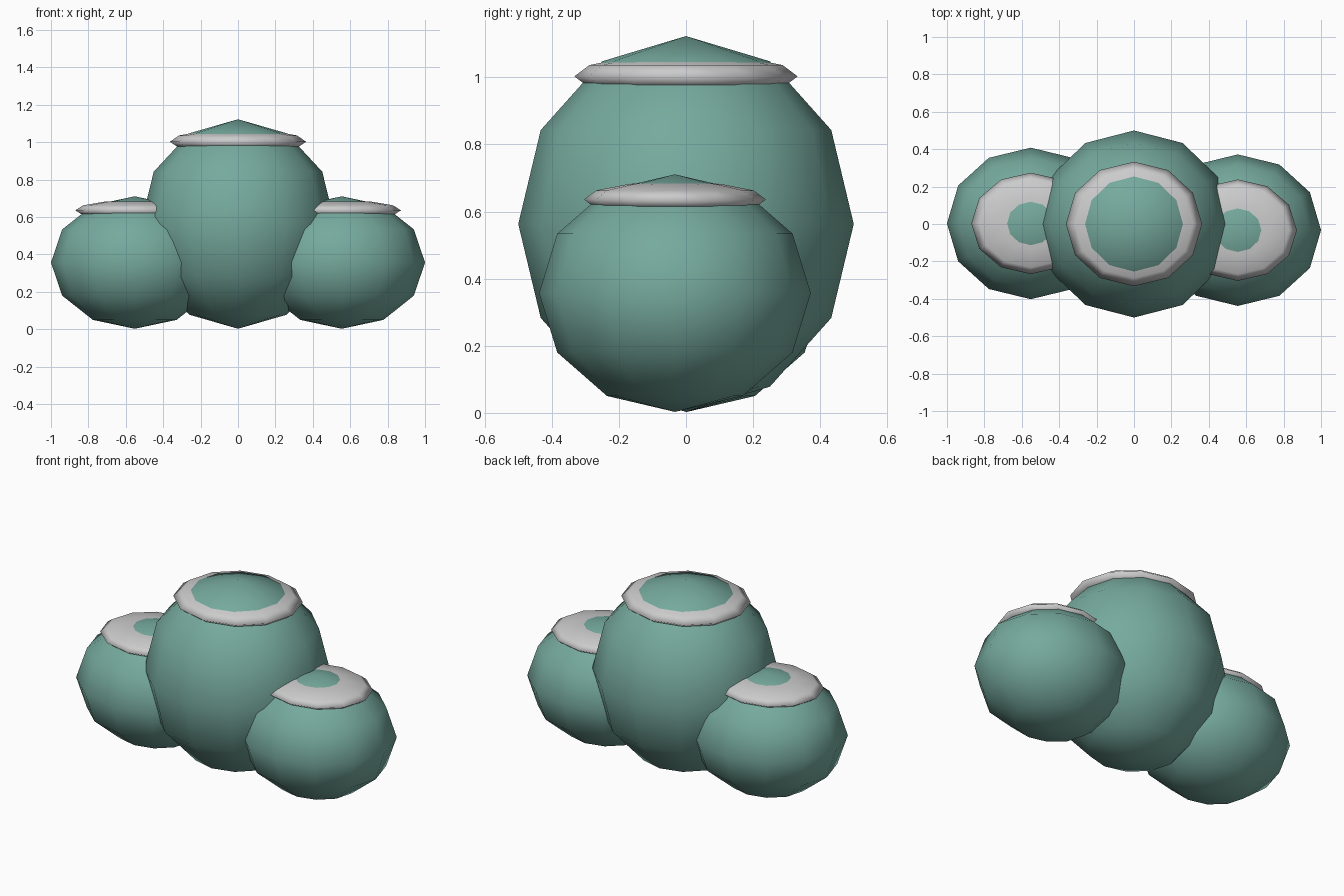
import bpy

if "Cube" in bpy.data.objects:
    bpy.data.objects.remove(bpy.data.objects["Cube"])


def material(name, rgb):
    m = bpy.data.materials.new(name)
    m.diffuse_color = (*rgb, 1.0)
    m.use_nodes = True
    m.node_tree.nodes["Principled BSDF"].inputs["Base Color"].default_value = m.diffuse_color
    return m


LEAF = material("leaf_green", (0.18, 0.40, 0.34))
SNOW = material("snow_white", (0.85, 0.86, 0.88))


def blob(name, loc, radii, mat):
    """Low-poly smooth ellipsoid: 12 sides, 6 rings."""
    bpy.ops.mesh.primitive_uv_sphere_add(segments=12, ring_count=6, radius=1, location=loc)
    ob = bpy.context.object
    ob.name = name
    ob.scale = radii
    bpy.ops.object.transform_apply(location=False, rotation=False, scale=True)
    bpy.ops.object.shade_smooth()
    ob.data.materials.append(mat)
    return ob


# Each bush: name, centre, radii, snow cap height, snow cap radii
bushes = [
    ("middle", (0, 0, 0.563), (0.52, 0.50, 0.56), 1.003, (0.364, 0.333, 0.067)),
    ("left", (-0.552, 0.003, 0.357), (0.448, 0.405, 0.354), 0.636, (0.318, 0.271, 0.054)),
    ("right", (0.555, -0.033, 0.357), (0.445, 0.405, 0.354), 0.636, (0.316, 0.271, 0.054)),
]

for name, centre, radii, cap_z, cap_radii in bushes:
    # Leafy mass
    blob(name + "_bush", centre, radii, LEAF)
    # Flattened snow cap that the bush top pokes through
    blob(name + "_snow_cap", (centre[0], centre[1], cap_z), cap_radii, SNOW)
